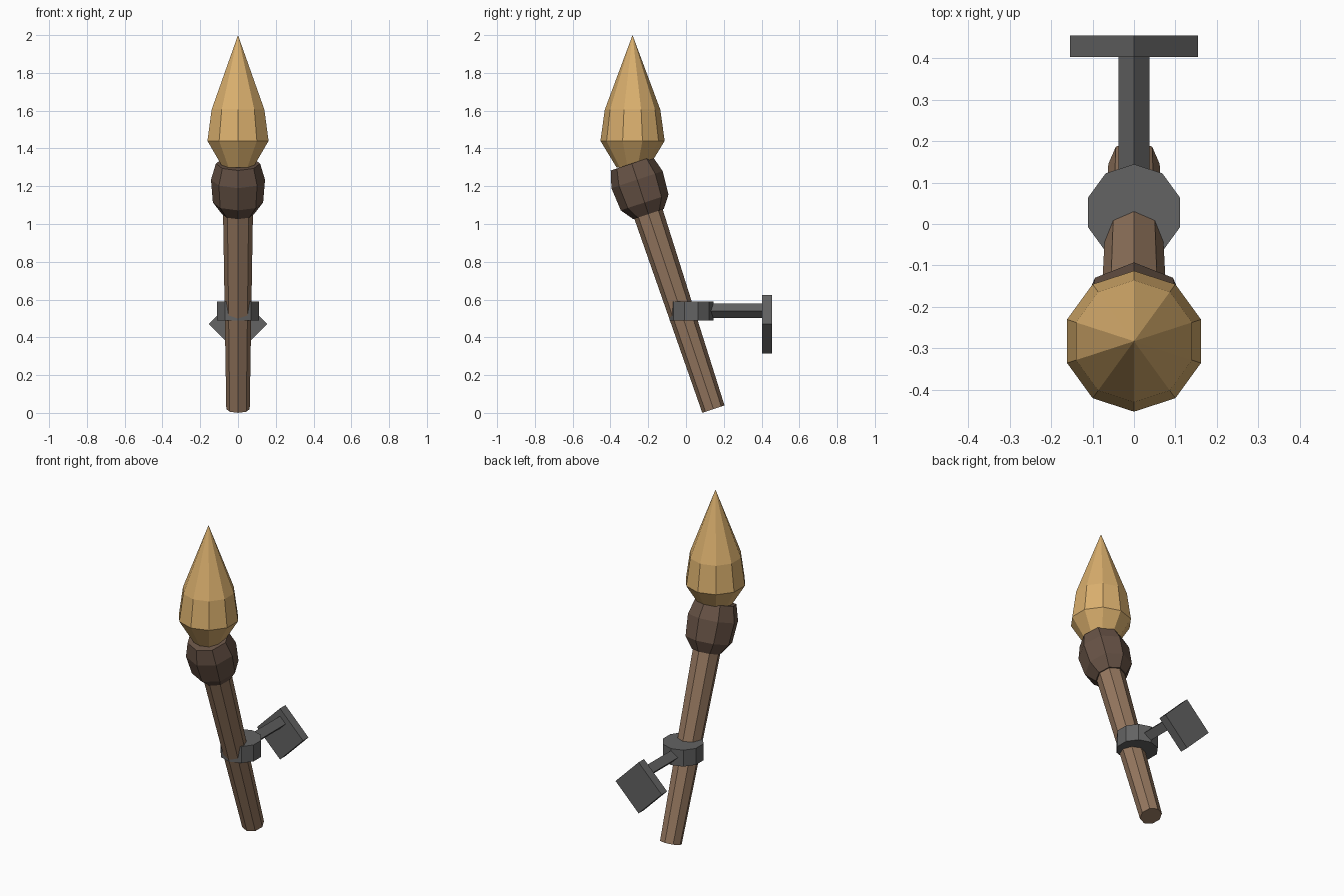
import bpy, bmesh
from math import sin, cos, pi, radians
from mathutils import Matrix

cube = bpy.data.objects.get("Cube")
if cube:
    bpy.data.objects.remove(cube, do_unlink=True)


def material(name, rgb):
    m = bpy.data.materials.new(name)
    m.use_nodes = True
    m.diffuse_color = (*rgb, 1)
    m.node_tree.nodes["Principled BSDF"].inputs["Base Color"].default_value = (*rgb, 1)
    return m


flame_gold = material("flame gold", (0.70, 0.43, 0.155))
light_wood = material("light wood", (0.30, 0.185, 0.115))
dark_wood = material("dark wood", (0.135, 0.085, 0.06))
grey_iron = material("grey iron", (0.125, 0.125, 0.125))


def turned(name, sides, profile, mat, place):
    """Flat-faced turned part from (radius, height) pairs; a corner points to +y."""
    bm = bmesh.new()
    rings = []
    for r, h in profile:
        if r == 0:
            rings.append([bm.verts.new((0, 0, h))] * sides)
            continue
        angles = [pi / 2 + 2 * pi * i / sides for i in range(sides)]
        rings.append([bm.verts.new((r * cos(a), r * sin(a), h)) for a in angles])
    for low, high in zip(rings, rings[1:]):
        for i in range(sides):
            j = (i + 1) % sides
            corners = [low[i], low[j], high[j], high[i]]
            bm.faces.new(list(dict.fromkeys(corners)))
    for ring in (rings[0], rings[-1]):
        if len(set(ring)) > 1:
            bm.faces.new(ring)
    bmesh.ops.recalc_face_normals(bm, faces=bm.faces)
    mesh = bpy.data.meshes.new(name)
    bm.to_mesh(mesh)
    bm.free()
    mesh.materials.append(mat)
    obj = bpy.data.objects.new(name, mesh)
    obj.matrix_world = place
    bpy.context.collection.objects.link(obj)
    return obj


# Leaning handle and the wrapped head share one tilted axis
lean = Matrix.Translation((0, 0.145, 0.02)) @ Matrix.Rotation(radians(18.4), 4, "X")
turned("handle", 8, [(0.062, 0), (0.08, 1.15)], light_wood, lean)
turned("torch_head", 8,
       [(0.085, 1.088), (0.133, 1.153), (0.143, 1.28), (0.117, 1.37)],
       dark_wood, lean)

# Upright flame
turned("flame", 10,
       [(0.085, 1.30), (0.17, 1.44), (0.147, 1.605), (0, 2)],
       flame_gold, Matrix.Translation((0, -0.283, 0)))

# Collar around the handle
turned("collar", 10, [(0.1165, 0.49), (0.1165, 0.59)],
       grey_iron, Matrix.Translation((0, 0.028, 0)))

# Diamond-section arm and wall plate, running backwards along y
backwards = Matrix.Rotation(radians(-90), 4, "X")
turned("bracket_arm", 4, [(0.038, 0.05), (0.038, 0.41)],
       grey_iron, Matrix.Translation((0, 0, 0.54)) @ backwards)
turned("wall_plate", 4, [(0.155, 0.403), (0.155, 0.455)],
       grey_iron, Matrix.Translation((0, 0, 0.47)) @ backwards)
